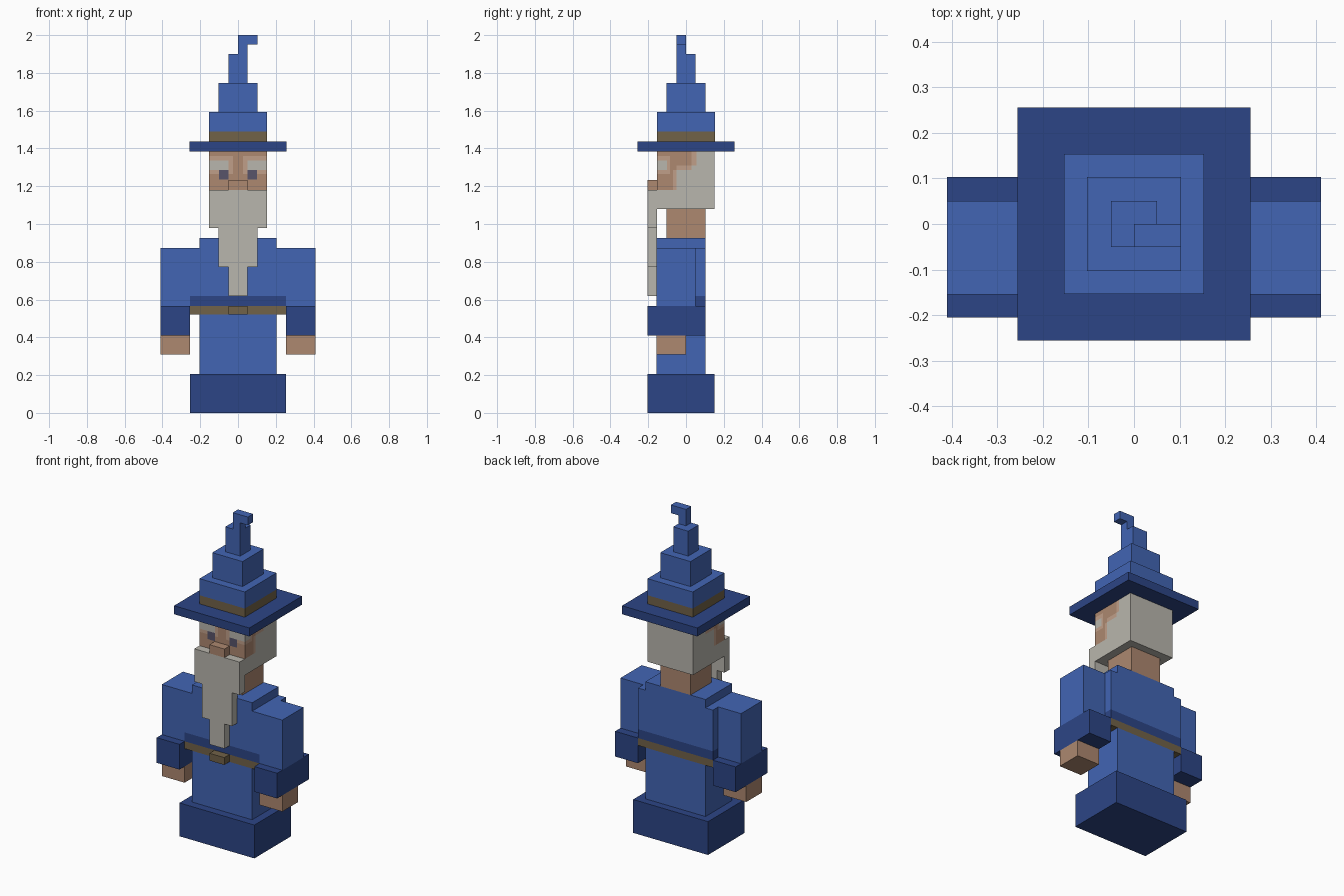
import bpy
import bmesh
from mathutils import Vector

cube = bpy.data.objects.get("Cube")
if cube:
    bpy.data.objects.remove(cube, do_unlink=True)


def srgb(c):
    c /= 255
    return c / 12.92 if c <= 0.04045 else ((c + 0.055) / 1.055) ** 2.4


def make_material(name, rgb):
    mat = bpy.data.materials.new(name)
    mat.use_nodes = True
    colour = (*[srgb(c) for c in rgb], 1.0)
    mat.diffuse_color = colour
    bsdf = next(n for n in mat.node_tree.nodes if n.type == 'BSDF_PRINCIPLED')
    bsdf.inputs["Base Color"].default_value = colour
    bsdf.inputs["Roughness"].default_value = 0.9
    return mat


BLUE = make_material("robe blue", (66, 101, 180))
DARK = make_material("trim dark blue", (44, 69, 134))
SKIN = make_material("skin", (173, 136, 112))
PALE = make_material("pale skin", (192, 159, 137))
HAIR = make_material("grey hair", (185, 182, 173))
LEATHER = make_material("leather brown", (113, 98, 72))
EYE = make_material("eye slate", (88, 84, 106))


def block(name, x, y, z, mats, cuts=None, rule=None):
    """Box between (min, max) pairs; cuts = {axis: positions}; rule(centre, normal) -> slot."""
    bm = bmesh.new()
    bmesh.ops.create_cube(bm, size=1)
    for v in bm.verts:
        v.co = [lo + (c + 0.5) * (hi - lo) for c, (lo, hi) in zip(v.co, (x, y, z))]
    for axis, positions in (cuts or {}).items():
        normal = Vector([float(i == axis) for i in range(3)])
        for p in positions:
            bmesh.ops.bisect_plane(bm, geom=bm.verts[:] + bm.edges[:] + bm.faces[:],
                                   plane_co=normal * p, plane_no=normal)
    bm.normal_update()
    if rule:
        for f in bm.faces:
            f.material_index = rule(f.calc_center_median(), f.normal)
    mesh = bpy.data.meshes.new(name)
    bm.to_mesh(mesh)
    bm.free()
    for m in mats:
        mesh.materials.append(m)
    obj = bpy.data.objects.new(name, mesh)
    bpy.context.collection.objects.link(obj)
    return obj


def centred(name, half, y, z, mats, **kw):
    return block(name, (-half, half), y, z, mats, **kw)


# Robe
centred("robe_hem", 0.255, (-0.205, 0.15), (0, 0.205), [DARK])
centred("robe_skirt", 0.205, (-0.155, 0.103), (0.205, 0.52), [BLUE])


# Torso with belt and dark fold above it
def torso_rule(c, n):
    return 0 if c.z < 0.565 else 1 if c.z < 0.62 else 2


centred("torso", 0.255, (-0.155, 0.103), (0.52, 0.873), [LEATHER, DARK, BLUE],
        cuts={2: (0.565, 0.62)}, rule=torso_rule)
centred("shoulder_yoke", 0.205, (-0.155, 0.103), (0.873, 0.925), [BLUE])
centred("belt_buckle", 0.05, (-0.205, -0.155), (0.52, 0.565), [LEATHER])

# Arms
for side, s in (("left", 1), ("right", -1)):
    x = tuple(sorted((s * 0.255, s * 0.41)))
    block(side + "_sleeve", x, (-0.155, 0.051), (0.565, 0.873), [BLUE])
    block(side + "_cuff", x, (-0.205, 0.103), (0.41, 0.565), [DARK])
    block(side + "_hand", x, (-0.155, 0), (0.31, 0.41), [SKIN])


# Head with painted brows, eyes and hairline
def head_rule(c, n):
    skin, pale, hair, eye = range(4)
    a, y, z = abs(c.x), c.y, c.z
    brow_height = 1.285 < z < 1.335
    if z < 1.18 or n.y > 0.5:
        return hair
    if n.y < -0.5:
        if brow_height and a > 0.05:
            return hair
        if 1.235 < z < 1.285 and 0.05 < a < 0.10:
            return eye
        return pale if 1.265 < z < 1.36 and a > 0.027 else skin
    if abs(n.x) > 0.5:
        if y < -0.085 and 1.265 < z < 1.36:
            return hair if brow_height and y < -0.10 else pale
        if z > 1.31:
            return skin if y < 0.03 else pale if y < 0.055 else hair
        if z > 1.285:
            return skin if y < -0.05 else pale if y < 0.03 else hair
        return skin if y < -0.07 else pale if y < -0.05 else hair
    return hair


centred("neck", 0.103, (-0.103, 0.103), (0.925, 1.08), [SKIN])
centred("head", 0.154, (-0.154, 0.152), (1.08, 1.385), [SKIN, PALE, HAIR, EYE],
        cuts={0: (-0.10, -0.05, -0.027, 0.027, 0.05, 0.10),
              1: (-0.10, -0.085, -0.07, -0.05, 0.03, 0.055),
              2: (1.18, 1.235, 1.265, 1.285, 1.31, 1.335, 1.36)},
        rule=head_rule)
centred("nose", 0.051, (-0.205, -0.154), (1.18, 1.233), [SKIN])

# Beard narrowing downwards
for part, half, z in (("upper", 0.154, (0.978, 1.18)),
                      ("middle", 0.103, (0.772, 0.978)),
                      ("lower", 0.051, (0.62, 0.772))):
    centred("beard_" + part, half, (-0.205, -0.154), z, [HAIR])

# Hat with band, stepped cone and bent tip
centred("hat_brim", 0.256, (-0.256, 0.256), (1.385, 1.437), [DARK])
centred("hat_crown", 0.154, (-0.154, 0.154), (1.437, 1.592), [LEATHER, BLUE],
        cuts={2: (1.49,)}, rule=lambda c, n: int(c.z > 1.49))
centred("hat_middle", 0.103, (-0.103, 0.103), (1.592, 1.746), [BLUE])
centred("hat_upper", 0.051, (-0.051, 0.051), (1.746, 1.899), [BLUE])
block("hat_tip_stem", (0, 0.051), (-0.051, 0), (1.899, 2.0), [BLUE])
block("hat_tip_end", (0.051, 0.103), (-0.051, 0), (1.95, 2.0), [BLUE])
